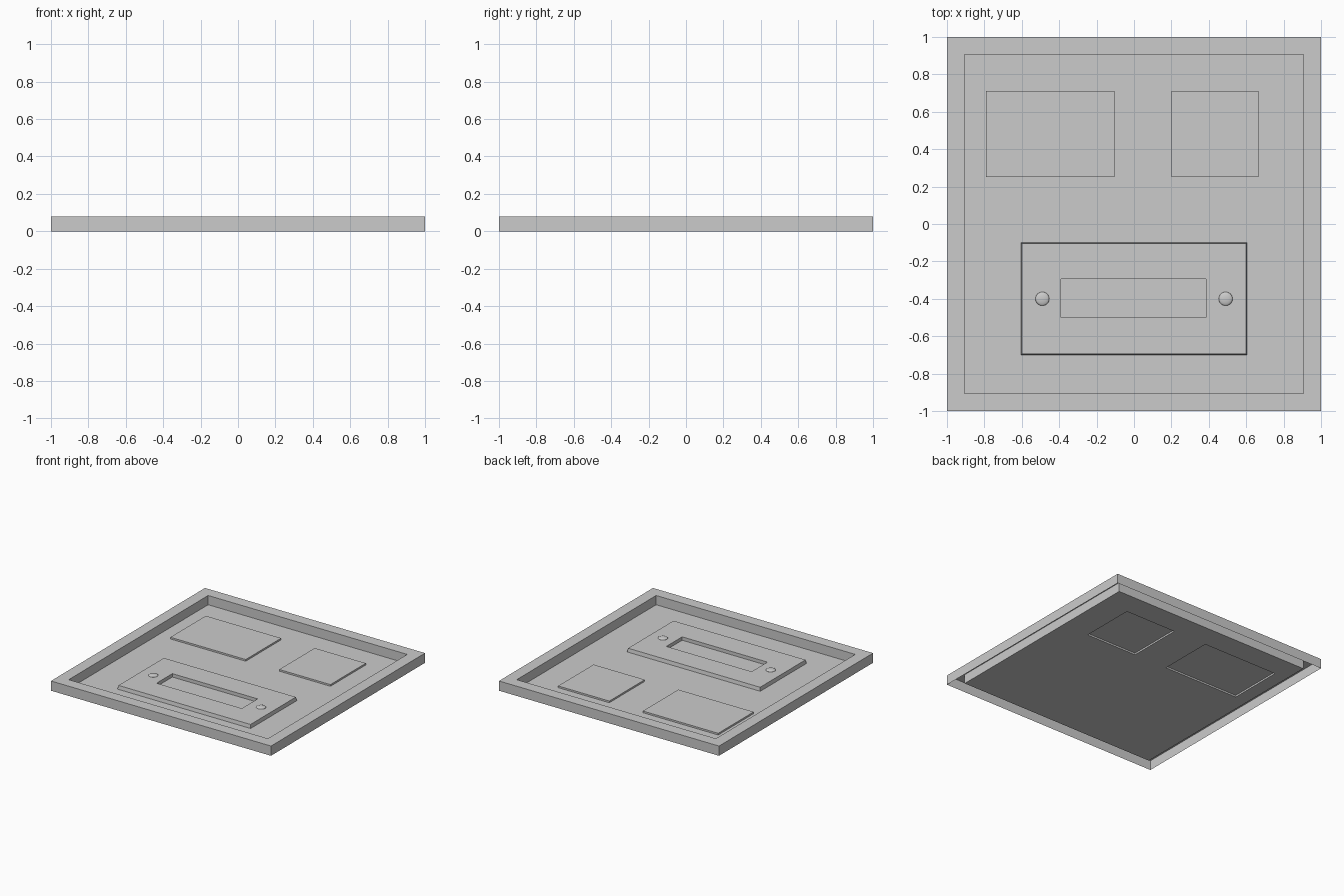
import bpy
import bmesh
from mathutils import Matrix

cube = bpy.data.objects.get("Cube")
if cube:
    bpy.data.objects.remove(cube, do_unlink=True)

GREY = (0.6, 0.6, 0.6, 1)
mat = bpy.data.materials.new("plain grey")
mat.use_nodes = True
mat.diffuse_color = GREY
mat.node_tree.nodes["Principled BSDF"].inputs["Base Color"].default_value = GREY


def finish(bm, name):
    mesh = bpy.data.meshes.new(name)
    bm.to_mesh(mesh)
    bm.free()
    mesh.materials.append(mat)
    obj = bpy.data.objects.new(name, mesh)
    bpy.context.collection.objects.link(obj)


def add_rect(bm, x0, x1, y0, y1, z):
    return [bm.verts.new(p) for p in ((x0, y0, z), (x1, y0, z), (x1, y1, z), (x0, y1, z))]


def bridge_all(bm, loops):
    for lower, upper in zip(loops, loops[1:]):
        for i in range(4):
            j = (i + 1) % 4
            bm.faces.new((lower[i], lower[j], upper[j], upper[i]))


RIM, INNER, FLOOR = 0.08, 0.905, 0.004

# Hollow rim: outer skirt, flat top and inner wall, open underneath
bm = bmesh.new()
bridge_all(bm, [add_rect(bm, -r, r, -r, r, z)
                for r, z in ((1, 0), (1, RIM), (INNER, RIM), (INNER, FLOOR))])
finish(bm, "tray_rim")

# Thin floor sheet with two pressed-up panels, hollow from below
xs = (-INNER, -0.79, -0.105, 0.2, 0.665, INNER)
ys = (-INNER, 0.25, 0.71, INNER)
bm = bmesh.new()
grid = [[bm.verts.new((x, y, FLOOR)) for x in xs] for y in ys]
panels = []
for j in range(len(ys) - 1):
    for i in range(len(xs) - 1):
        face = bm.faces.new((grid[j][i], grid[j][i + 1], grid[j + 1][i + 1], grid[j + 1][i]))
        if j == 1 and i in (1, 3):
            panels.append(face)
for top in bmesh.ops.extrude_discrete_faces(bm, faces=panels)["faces"]:
    for v in top.verts:
        v.co.z += 0.014
finish(bm, "tray_floor")

# Raised plate with a long slot down to the floor
PLATE = FLOOR + 0.03
bm = bmesh.new()
loops = [add_rect(bm, *r) for r in ((-0.605, 0.605, -0.7, -0.1, FLOOR),
                                    (-0.6, 0.6, -0.695, -0.105, PLATE),
                                    (-0.39, 0.385, -0.5, -0.295, PLATE),
                                    (-0.39, 0.385, -0.5, -0.295, FLOOR + 0.002))]
bridge_all(bm, loops)
bm.faces.new(loops[-1])
finish(bm, "slotted_plate")

# Low domed studs either side of the slot
for side, x in (("left", 0.49), ("right", -0.49)):
    bm = bmesh.new()
    bmesh.ops.create_uvsphere(bm, u_segments=24, v_segments=12, radius=0.037,
                              matrix=Matrix.Translation((x, -0.4, PLATE)) @ Matrix.Diagonal((1, 1, 0.3, 1)))
    for f in bm.faces:
        f.smooth = True
    finish(bm, side + "_stud")
